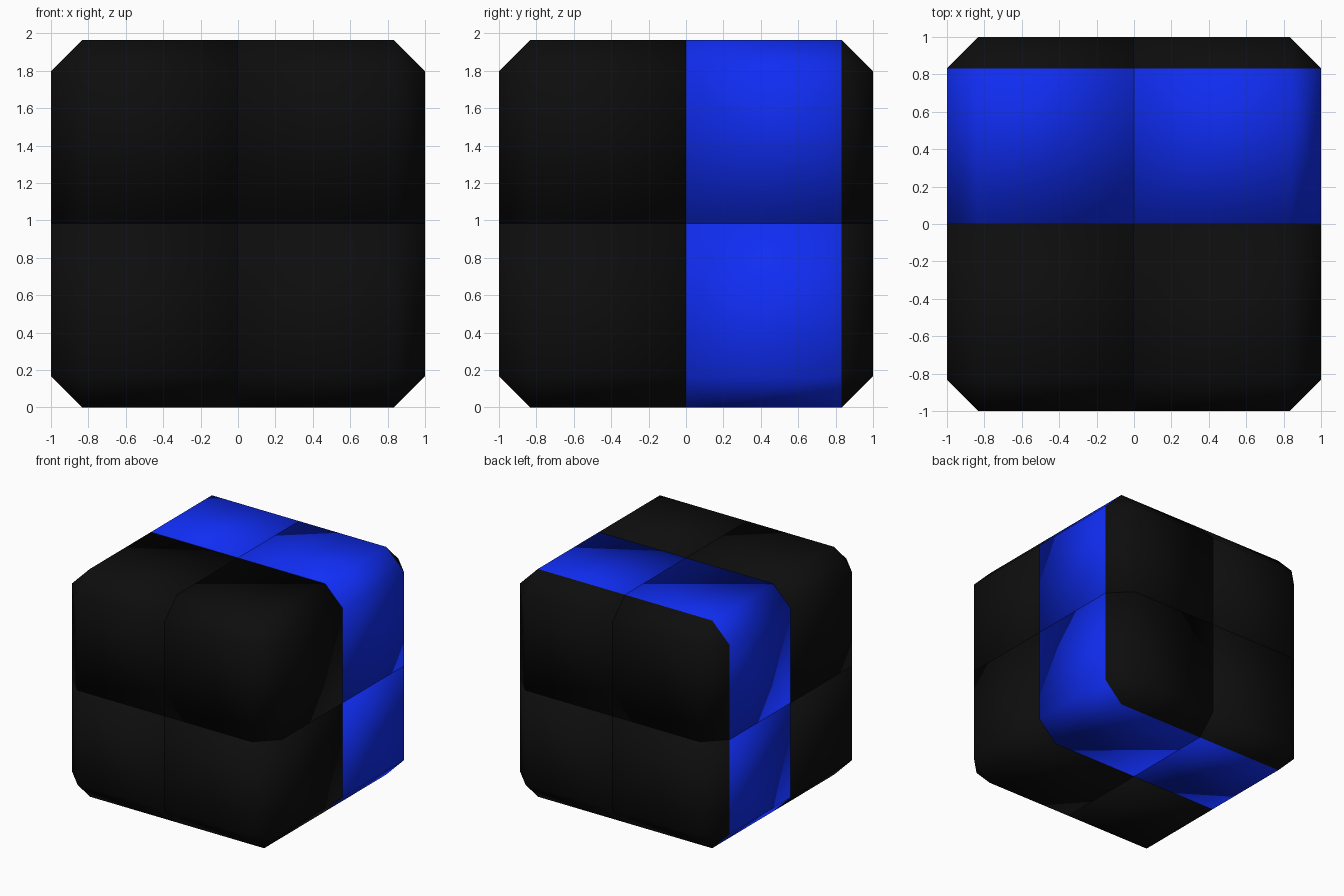
import bpy, bmesh
from mathutils import Vector

if "Cube" in bpy.data.objects:
    bpy.data.objects.remove(bpy.data.objects["Cube"])

HEIGHT = 1.965
HALF = Vector((1.0, 1.0, HEIGHT / 2))
CHAMFER = 0.168


def material(name, rgb):
    mat = bpy.data.materials.new(name)
    mat.diffuse_color = (*rgb, 1)
    mat.use_nodes = True
    mat.node_tree.nodes["Principled BSDF"].inputs["Base Color"].default_value = mat.diffuse_color
    return mat


black = material("black", (0.004, 0.004, 0.004))
blue = material("blue", (0.005, 0.026, 0.9))


def block(name, signs):
    # One eighth of the cube, reaching from the centre to one outer corner
    bm = bmesh.new()
    bmesh.ops.create_cube(bm, size=1)
    for v in bm.verts:
        v.co = Vector(((v.co[i] + signs[i] * 0.5) * HALF[i] for i in range(3)))

    # Chamfer only the three edges that meet at the outer corner
    corner = Vector((signs[i] * HALF[i] for i in range(3)))
    edges = [e for e in bm.edges
             if any((v.co - corner).length < 1e-4 for v in e.verts)]
    bmesh.ops.bevel(bm, geom=edges, offset=CHAMFER, offset_type='OFFSET',
                    segments=1, affect='EDGES', profile=0.5)
    bmesh.ops.recalc_face_normals(bm, faces=bm.faces[:])
    bm.normal_update()

    # Blue band runs around the back blocks, leaving the rear face and chamfer black
    for f in bm.faces:
        f.smooth = True
        f.material_index = int(signs[1] > 0 and abs(f.normal.y) < 0.1)

    mesh = bpy.data.meshes.new(name)
    bm.to_mesh(mesh)
    bm.free()
    mesh.materials.append(black)
    mesh.materials.append(blue)
    obj = bpy.data.objects.new(name, mesh)
    obj.location.z = HEIGHT / 2
    bpy.context.collection.objects.link(obj)


# Eight blocks forming the cube
for sx, side in ((-1, "left"), (1, "right")):
    for sy, depth in ((-1, "front"), (1, "back")):
        for sz, level in ((-1, "lower"), (1, "upper")):
            block(f"block_{level}_{depth}_{side}", (sx, sy, sz))
